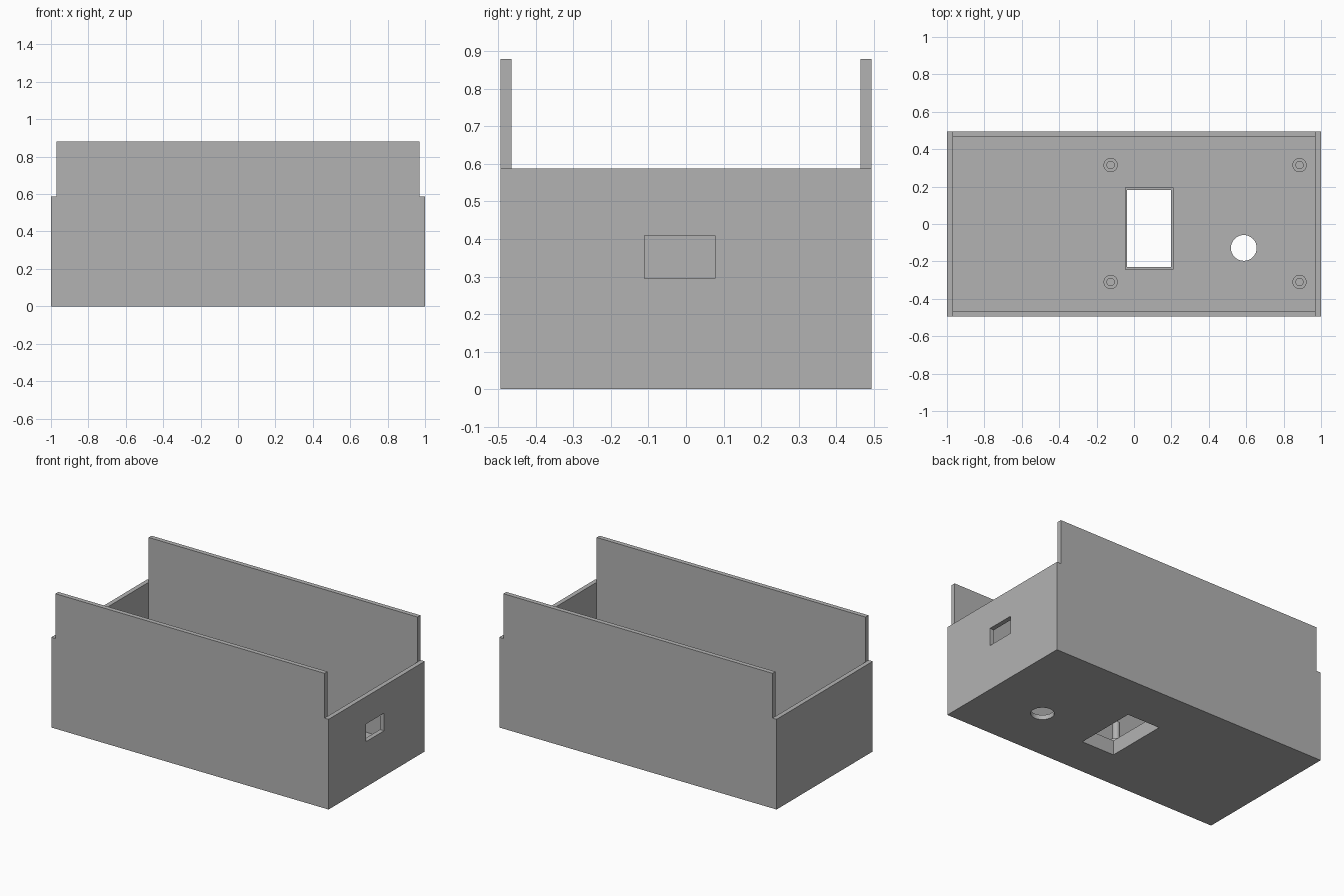
import bpy

cube = bpy.data.objects.get("Cube")
if cube:
    bpy.data.objects.remove(cube, do_unlink=True)

grey = bpy.data.materials.new("plain grey")
grey.use_nodes = True
grey.diffuse_color = (0.45, 0.45, 0.45, 1)
grey.node_tree.nodes["Principled BSDF"].inputs["Base Color"].default_value = grey.diffuse_color

WIDTH, DEPTH, HEIGHT = 2.0, 0.99, 0.88
WALL = 0.03
END_HEIGHT = 0.588


def box(name, x, y, z):
    """Box spanning the given (low, high) pairs."""
    bpy.ops.mesh.primitive_cube_add(size=1, location=[(a + b) / 2 for a, b in (x, y, z)])
    ob = bpy.context.object
    ob.name = name
    ob.scale = [b - a for a, b in (x, y, z)]
    bpy.ops.object.transform_apply(location=True, rotation=False, scale=True)
    ob.data.materials.append(grey)
    return ob


def cylinder(name, x, y, radius, low, high):
    bpy.ops.mesh.primitive_cylinder_add(vertices=32, radius=radius, depth=high - low,
                                        location=(x, y, (low + high) / 2))
    ob = bpy.context.object
    ob.name = name
    ob.data.materials.append(grey)
    bpy.ops.object.shade_smooth_by_angle()
    return ob


def cut(ob, cutter):
    """Subtract the cutter from the part, then discard it."""
    cutter.hide_render = True
    mod = ob.modifiers.new("cut", 'BOOLEAN')
    mod.operation = 'DIFFERENCE'
    mod.solver = 'EXACT'
    mod.object = cutter
    bpy.context.view_layer.objects.active = ob
    bpy.ops.object.modifier_apply(modifier=mod.name)
    bpy.data.objects.remove(cutter, do_unlink=True)


# Open case: hollow box with lowered ends
hx, hy = WIDTH / 2, DEPTH / 2
case = box("case_shell", (-hx, hx), (-hy, hy), (0, HEIGHT))
cut(case, box("cavity_cutter", (WALL - hx, hx - WALL), (WALL - hy, hy - WALL), (WALL, 2)))
for side in (-1, 1):
    span = sorted((side * (hx - WALL), side * 2))
    cut(case, box("end_notch_cutter", span, (-1, 1), (END_HEIGHT, 2)))

# Openings: port in the left end, rectangular and round holes in the floor
cut(case, box("port_cutter", (0.9, 1.1), (-0.11, 0.077), (0.295, 0.41)))
hole_x, hole_y = (-0.037, 0.198), (-0.23, 0.182)
cut(case, box("floor_window_cutter", hole_x, hole_y, (-0.1, 0.1)))
cut(case, cylinder("floor_hole_cutter", 0.587, -0.128, 0.069, -0.1, 0.1))

# Raised rim around the floor window
RIM = 0.012
rim = box("floor_window_rim", (hole_x[0] - RIM, hole_x[1] + RIM),
          (hole_y[0] - RIM, hole_y[1] + RIM), (WALL, 0.095))
cut(rim, box("rim_cutter", hole_x, hole_y, (-0.1, 0.2)))

# Board standoffs, each with a locating pin
for x, x_name in ((-0.125, "inner"), (0.885, "outer")):
    for y, y_name in ((-0.31, "front"), (0.315, "back")):
        cylinder(f"{y_name}_{x_name}_standoff", x, y, 0.038, WALL, 0.16)
        cylinder(f"{y_name}_{x_name}_pin", x, y, 0.022, 0.16, 0.28)
